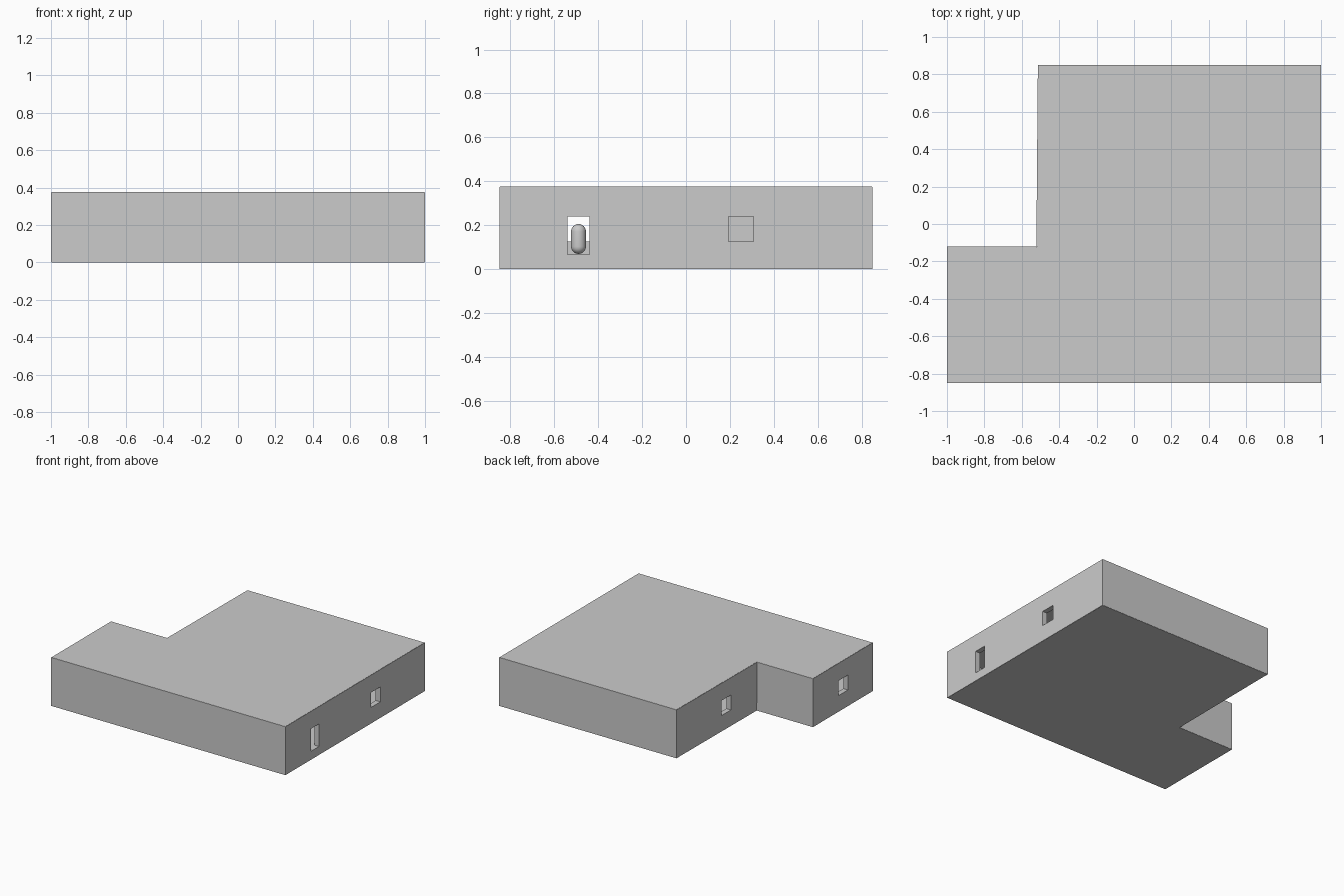
import bpy, bmesh
from math import sin, cos, pi, radians
from mathutils import Vector

if "Cube" in bpy.data.objects:
    bpy.data.objects.remove(bpy.data.objects["Cube"])

H, FLOOR, CEIL, T = 0.375, 0.066, 0.325, 0.04
DOOR = (FLOOR, 0.24)
WINDOW = (0.125, 0.24)


def finish(name, bm):
    bmesh.ops.recalc_face_normals(bm, faces=bm.faces)
    me = bpy.data.meshes.new(name)
    bm.to_mesh(me)
    bm.free()
    ob = bpy.data.objects.new(name, me)
    bpy.context.collection.objects.link(ob)
    return ob


def prism(name, pts, z0, z1):
    bm = bmesh.new()
    base = bm.faces.new([bm.verts.new((x, y, z0)) for x, y in pts])
    up = bmesh.ops.extrude_face_region(bm, geom=[base], use_keep_orig=True)["geom"]
    bmesh.ops.translate(bm, vec=(0, 0, z1 - z0),
                        verts=[v for v in up if isinstance(v, bmesh.types.BMVert)])
    return finish(name, bm)


def rect(x0, x1, y0, y1):
    return [(x0, y0), (x1, y0), (x1, y1), (x0, y1)]


def cut(wall, opening, bounds, zs):
    # Through-opening as a boolean with a hidden cutter
    c = prism(opening + "_cutter", rect(*bounds), *zs)
    c.hide_render = True
    c.hide_set(True)
    m = wall.modifiers.new(opening, 'BOOLEAN')
    m.operation, m.solver, m.object = 'DIFFERENCE', 'EXACT', c
    bpy.context.view_layer.objects.active = wall
    bpy.ops.object.modifier_apply(modifier=m.name)
    bpy.data.objects.remove(c)


# Floor and roof slabs, L-shaped
e = 0.002
plan = [(-1 + e, -0.85 + e), (1 - e, -0.85 + e), (1 - e, 0.85 - e),
        (-0.512, 0.85 - e), (-0.519, -0.12 - e), (-1 + e, -0.12 - e)]
prism("floor", plan, 0, FLOOR)
prism("roof", plan, CEIL, H)

# Outer walls
Z = (0.001, H - 0.001)
prism("front_wall", rect(-1, 1, -0.85, -0.85 + T), *Z)
prism("back_wall", rect(-0.514, 1, 0.85 - T, 0.85), *Z)
prism("entry_back_wall", rect(-1, -0.52, -0.12 - T, -0.12), *Z)
right_wall = prism("right_wall", rect(1 - T, 1, -0.85, 0.85), *Z)
entry_wall = prism("entry_left_wall", rect(-1, -1 + T, -0.85, -0.12), *Z)
# Left wall of the main block runs slightly off square
left_wall = prism("main_left_wall", [(-0.522, -0.12), (-0.522 + T, -0.12),
                                     (-0.514 + T, 0.85), (-0.514, 0.85)], FLOOR - 0.006, H - 0.001)

# Inner partitions
ZI = (FLOOR, CEIL)
entry_divider = prism("entry_divider", rect(-0.522, -0.522 + T, -0.85 + T, -0.12), *ZI)
middle_divider = prism("middle_divider", rect(0.25, 0.25 + T, -0.85 + T, 0.85 - T), *ZI)
cross_divider = prism("cross_divider", rect(-0.48, 1 - T, -0.12 - T, -0.12), *ZI)
closet_divider = prism("closet_divider", rect(-0.475, 0.25, 0.52, 0.52 + T), *ZI)

# Doors aligned along the front rooms
for wall, x in ((right_wall, 1 - T), (entry_divider, -0.522), (middle_divider, 0.25)):
    cut(wall, "door", (x - 0.05, x + T + 0.05, -0.54, -0.44), DOOR)
# Doors towards the back rooms
for wall, x, y in ((cross_divider, -0.11, -0.16), (cross_divider, 0.63, -0.16),
                   (closet_divider, -0.11, 0.52)):
    cut(wall, "door", (x - 0.05, x + 0.05, y - 0.05, y + T + 0.05), DOOR)
# Windows
for wall, x, y in ((right_wall, 0.98, 0.25), (left_wall, -0.5, 0.25), (entry_wall, -0.98, -0.49)):
    cut(wall, "window", (x - 0.1, x + 0.1, y - 0.057, y + 0.057), WINDOW)

# Capsule figure standing in the entry room
R, HALF = 0.034, 0.034
bm = bmesh.new()
arc = [(R * cos(a), HALF + R * sin(a)) for a in [i * pi / 16 for i in range(9)]]
prof = [(r, -z) for r, z in reversed(arc)] + arc
vs = [bm.verts.new((max(r, 0), 0, z)) for r, z in prof]
es = [bm.edges.new(p) for p in zip(vs, vs[1:])]
bmesh.ops.spin(bm, geom=vs + es, cent=(0, 0, 0), axis=(0, 0, 1), angle=2 * pi, steps=32)
bmesh.ops.remove_doubles(bm, verts=bm.verts, dist=1e-5)
bmesh.ops.translate(bm, verts=bm.verts, vec=Vector((-0.76, -0.49, FLOOR + 0.003 + R + HALF)))
capsule = finish("capsule_figure", bm)
bpy.context.view_layer.objects.active = capsule
capsule.select_set(True)
bpy.ops.object.shade_smooth_by_angle(angle=radians(40))
